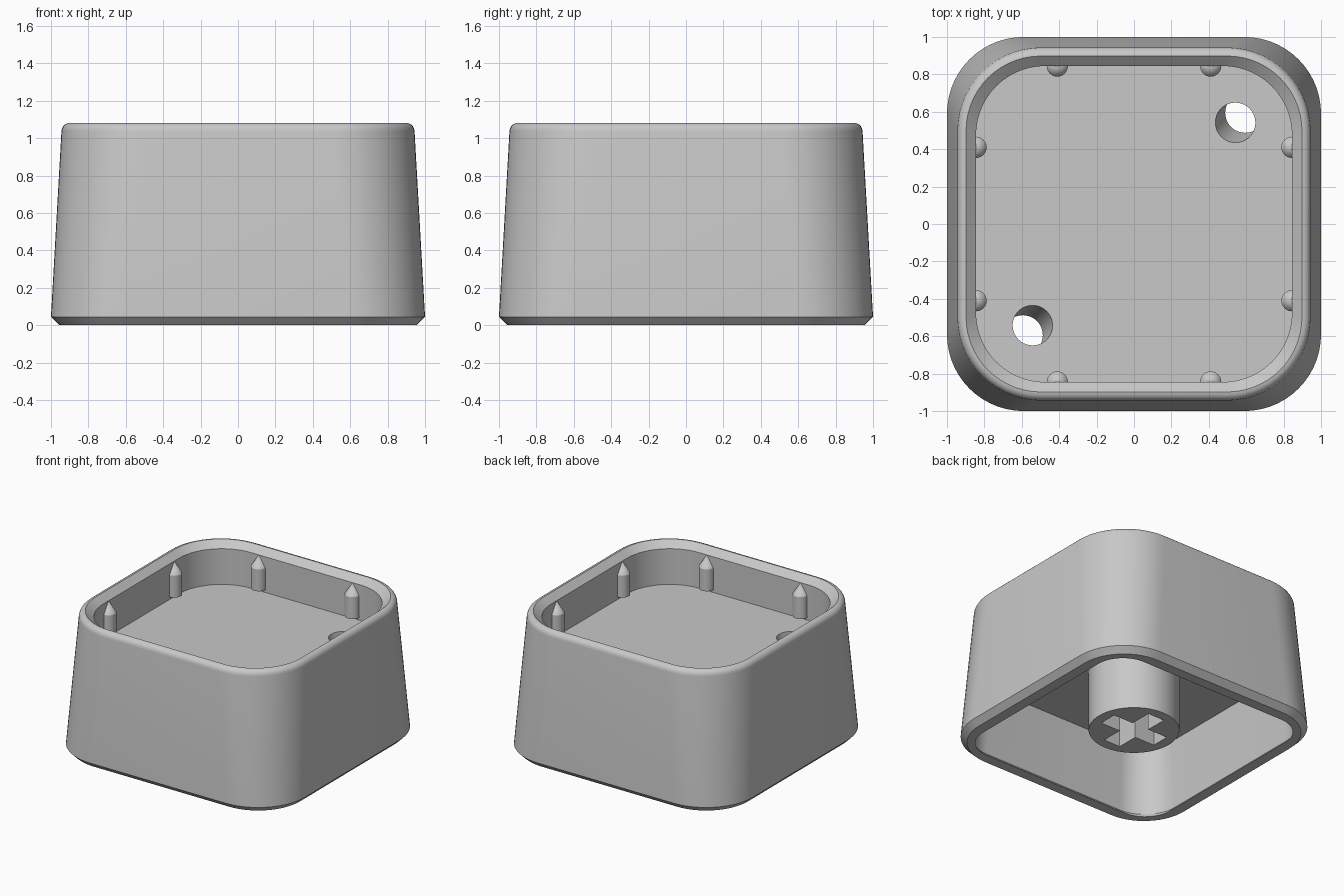
import bpy, bmesh, math
from mathutils import Matrix, Vector

cube = bpy.data.objects.get("Cube")
if cube:
    bpy.data.objects.remove(cube, do_unlink=True)

grey = bpy.data.materials.new("plain grey")
grey.use_nodes = True
colour = (0.58, 0.58, 0.58, 1)
grey.diffuse_color = colour
grey.node_tree.nodes["Principled BSDF"].inputs["Base Color"].default_value = colour


def make_object(name, bm):
    bmesh.ops.recalc_face_normals(bm, faces=bm.faces)
    mesh = bpy.data.meshes.new(name)
    bm.to_mesh(mesh)
    bm.free()
    mesh.materials.append(grey)
    obj = bpy.data.objects.new(name, mesh)
    bpy.context.collection.objects.link(obj)
    return obj


def activate(obj):
    bpy.ops.object.select_all(action='DESELECT')
    obj.select_set(True)
    bpy.context.view_layer.objects.active = obj


def smooth(obj):
    activate(obj)
    bpy.ops.object.shade_smooth_by_angle(angle=math.radians(30))


def cut(obj, cutter):
    cutter.hide_render = True
    mod = obj.modifiers.new("cut", 'BOOLEAN')
    mod.operation = 'DIFFERENCE'
    mod.solver = 'EXACT'
    mod.object = cutter
    activate(obj)
    bpy.ops.object.modifier_apply(modifier=mod.name)
    bpy.data.objects.remove(cutter, do_unlink=True)


def rounded_ring(bm, half, radius, z, steps=14):
    verts = []
    for quarter in range(4):
        turn = Matrix.Rotation(quarter * math.pi / 2, 3, 'Z')
        for i in range(steps + 1):
            a = math.pi / 2 * i / steps
            c = half - radius
            verts.append(bm.verts.new(
                turn @ Vector((c + radius * math.cos(a), c + radius * math.sin(a), z))))
    return verts


def cylinder(bm, r1, r2, z0, z1, segments):
    bmesh.ops.create_cone(bm, cap_ends=True, segments=segments, radius1=r1, radius2=r2,
                          depth=z1 - z0, matrix=Matrix.Translation((0, 0, (z0 + z1) / 2)))


# Shell: rings of (half width, corner radius, height) from ceiling, over the rim, to floor
CEILING, FLOOR, RIM = 0.562, 0.75, 1.082
rings = [(0.87, 0.26, CEILING), (0.90, 0.28, 0.03), (0.873, 0.23, 0),
         (0.955, 0.365, 0), (1, 0.41, 0.045)]
fillet = 0.046
for i in range(6):
    a = math.pi / 2 * i / 5
    grow = fillet * math.cos(a)
    rings.append((0.898 + grow, 0.40 + grow, RIM - fillet + fillet * math.sin(a)))
rings += [(0.845, 0.37, 1.034), (0.845, 0.37, 0.78), (0.849, 0.374, 0.78), (0.849, 0.374, FLOOR)]

bm = bmesh.new()
loops = [rounded_ring(bm, *ring) for ring in rings]
for low, high in zip(loops, loops[1:]):
    for i in range(len(low)):
        j = (i + 1) % len(low)
        bm.faces.new((low[i], low[j], high[j], high[i]))
bm.faces.new(loops[0])
bm.faces.new(loops[-1])
shell = make_object("shell", bm)

# Two slanted holes through the floor, leaning outward as they go down
for side in (1, -1):
    bm = bmesh.new()
    cylinder(bm, 0.107, 0.107, 0.45, 0.9, 40)
    for v in bm.verts:
        offset = side * (0.542 + 0.28 * (FLOOR - v.co.z))
        v.co.x += offset
        v.co.y += offset
    cut(shell, make_object("hole_cutter", bm))
smooth(shell)

# Round stem with a cross-shaped socket
bm = bmesh.new()
cylinder(bm, 0.325, 0.325, 0.06, CEILING + 0.02, 64)
stem = make_object("stem", bm)
arm, half_width = 0.245, 0.072
bm = bmesh.new()
outline = []
for quarter in range(4):
    turn = Matrix.Rotation(quarter * math.pi / 2, 3, 'Z')
    for x, y in ((arm, -half_width), (arm, half_width), (half_width, half_width)):
        outline.append(bm.verts.new(turn @ Vector((x, y, -0.1))))
face = bm.faces.new(outline)
extruded = bmesh.ops.extrude_face_region(bm, geom=[face])["geom"]
bmesh.ops.translate(bm, vec=(0, 0, 0.65),
                    verts=[g for g in extruded if isinstance(g, bmesh.types.BMVert)])
cut(stem, make_object("socket_cutter", bm))
smooth(stem)

# Pointed pins set into the inner wall, two on each side
for quarter in range(4):
    for side in (-1, 1):
        bm = bmesh.new()
        cylinder(bm, 0.057, 0.057, 0.772, 0.945, 24)
        cylinder(bm, 0.057, 0, 0.945, 1.035, 24)
        bmesh.ops.remove_doubles(bm, verts=bm.verts, dist=0.0001)
        inner = [f for f in bm.faces if abs(f.normal.z) > 0.99
                 and abs(f.calc_center_median().z - 0.945) < 0.001]
        bmesh.ops.delete(bm, geom=inner, context='FACES_ONLY')
        bmesh.ops.transform(bm, verts=bm.verts, matrix=Matrix.Rotation(
            quarter * math.pi / 2, 4, 'Z') @ Matrix.Translation((0.845, side * 0.41, 0)))
        smooth(make_object(f"wall_pin_{quarter * 2 + (side + 1) // 2 + 1}", bm))
